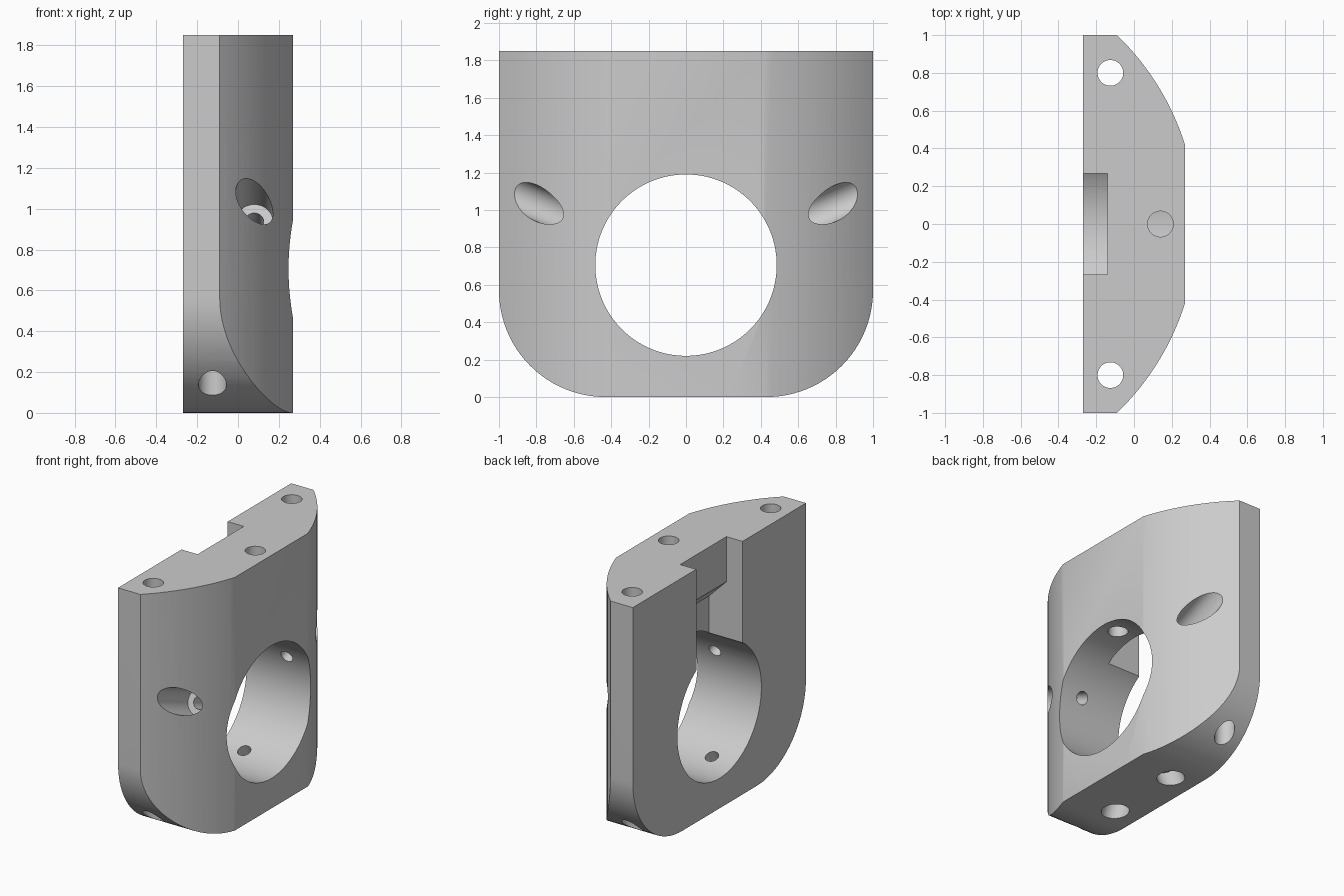
import bpy, bmesh, math
from mathutils import Vector

if "Cube" in bpy.data.objects:
    bpy.data.objects.remove(bpy.data.objects["Cube"])

HOLE_Z, HOLE_R = 0.705, 0.485

grey = bpy.data.materials.new("plain_grey")
grey.diffuse_color = (0.6, 0.6, 0.6, 1)
grey.use_nodes = True
grey.node_tree.nodes["Principled BSDF"].inputs["Base Color"].default_value = grey.diffuse_color


def prism(name, points, offset):
    """Extrude a closed 3D outline along an offset."""
    bm = bmesh.new()
    face = bm.faces.new([bm.verts.new(p) for p in points])
    new = bmesh.ops.extrude_face_region(bm, geom=[face])["geom"]
    bmesh.ops.translate(bm, vec=offset, verts=[v for v in new if isinstance(v, bmesh.types.BMVert)])
    bmesh.ops.recalc_face_normals(bm, faces=bm.faces)
    mesh = bpy.data.meshes.new(name)
    bm.to_mesh(mesh)
    bm.free()
    ob = bpy.data.objects.new(name, mesh)
    bpy.context.collection.objects.link(ob)
    mesh.materials.append(grey)
    return ob


def rod(name, a, b, r, sides=48):
    """Cylinder between two points."""
    a, b = Vector(a), Vector(b)
    q = (b - a).to_track_quat('Z', 'Y')
    ring = [a + q @ Vector((r * math.cos(t), r * math.sin(t), 0))
            for t in (2 * math.pi * (i + 0.5) / sides for i in range(sides))]
    return prism(name, ring, b - a)


def combine(ob, cutter, operation='DIFFERENCE'):
    mod = ob.modifiers.new("cut", 'BOOLEAN')
    mod.object, mod.operation, mod.solver = cutter, operation, 'EXACT'
    bpy.context.view_layer.objects.active = ob
    bpy.ops.object.modifier_apply(modifier=mod.name)
    bpy.data.objects.remove(cutter, do_unlink=True)


# Block: flat back, curved front shoulders
CX, R = -1.054, 1.389
a0 = math.asin(0.42 / R)
a1 = math.asin(1.0 / R)
arc = [a0 + (a1 - a0) * i / 16 for i in range(17)]
side = [(CX + R * math.cos(a), R * math.sin(a)) for a in arc]
plan = [(-0.27, -1)] + [(x, -y) for x, y in reversed(side)] + side + [(-0.27, 1)]
body = prism("clamp_body", [(x, y, 0) for x, y in plan], (0, 0, 1.85))

# Rounded lower corners
CR = 0.57
corner = [(1 - CR + CR * math.sin(t), CR - CR * math.cos(t))
          for t in (math.pi / 2 * i / 24 for i in range(25))]
corner[-1] = (1.0, CR)
outline = corner + [(1.0, 2.0), (-1.0, 2.0)] + [(-y, z) for y, z in reversed(corner)]
combine(body, prism("outline_cutter", [(-0.5, y, z) for y, z in outline], (1, 0, 0)), 'INTERSECT')

# Large bore
combine(body, rod("bore_cutter", (-0.5, 0, HOLE_Z), (0.5, 0, HOLE_Z), HOLE_R, 96))

# Rear slot with a deeper pocket under a sloped ceiling
slot = [(-0.4, 0.75), (-0.4, 2), (-0.14, 2), (-0.14, 1.52), (0, 1.38), (0, 0.75)]
combine(body, prism("slot_cutter", [(x, -0.267, z) for x, z in slot], (0, 0.534, 0)))

# Vertical holes: two outer through holes and one centre hole into the bore
for y in (-0.8, 0.8):
    combine(body, rod("outer_hole_cutter", (-0.125, y, -0.2), (-0.125, y, 2), 0.068))
combine(body, rod("centre_hole_cutter", (0.14, 0, HOLE_Z), (0.14, 0, 2), 0.068))

# Counterbored radial screw holes on the sides and the underside
for x, degrees in ((0.08, 22.5), (-0.08, -67.5)):
    for s in (-1, 1):
        c, d = s * math.cos(math.radians(degrees)), math.sin(math.radians(degrees))

        def at(dist):
            return (x, c * dist, HOLE_Z + d * dist)

        combine(body, rod("screw_hole_cutter", at(0.3), at(0.7), 0.046, 32))
        combine(body, rod("counterbore_cutter", at(0.605), at(1.3), 0.091))

# Smooth curved walls, sharp edges
bpy.ops.object.select_all(action='DESELECT')
body.select_set(True)
bpy.context.view_layer.objects.active = body
bpy.ops.object.shade_smooth_by_angle(angle=math.radians(20))
